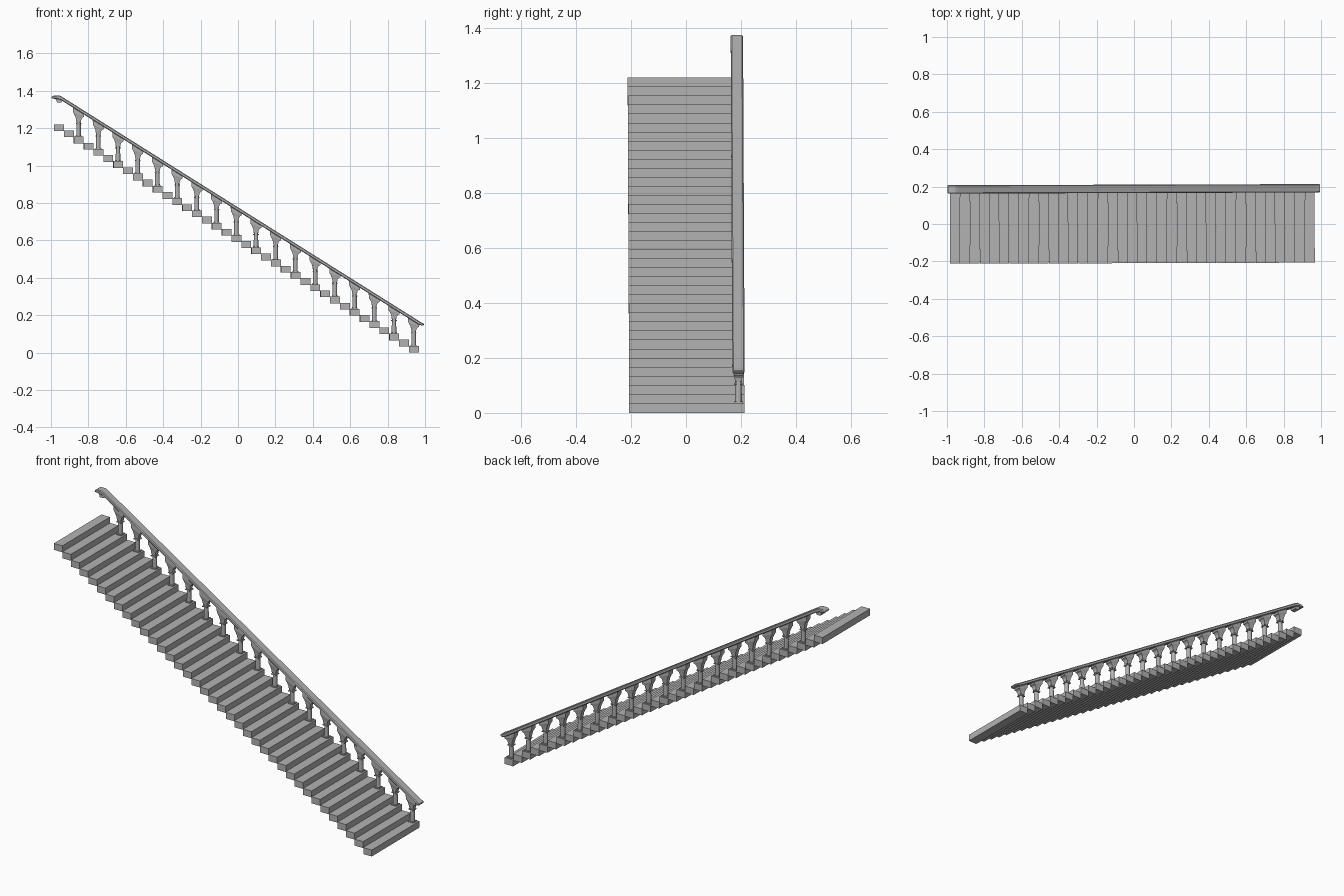
import bpy, bmesh, math
from mathutils import Matrix

cube = bpy.data.objects.get("Cube")
if cube:
    bpy.data.objects.remove(cube, do_unlink=True)

STEPS = 37
RUN, RISE = 0.0527, 0.0329
TREAD_H = 0.036
FIRST_X = 0.94
RAIL_Y = 0.188
SLOPE = -0.628
TWIST = Matrix.Rotation(0.003, 4, "Z")   # staircase sits very slightly askew

stone = bpy.data.materials.new("grey stone")
stone.use_nodes = True
GREY = (0.45, 0.45, 0.45, 1)
stone.diffuse_color = GREY
stone.node_tree.nodes["Principled BSDF"].inputs["Base Color"].default_value = GREY


def rail_top(x):
    return 0.777 + SLOPE * x


def rail_under(x):
    return rail_top(x) - 0.021


def finish(name, bm):
    bmesh.ops.recalc_face_normals(bm, faces=bm.faces)
    mesh = bpy.data.meshes.new(name)
    bm.to_mesh(mesh)
    bm.free()
    mesh.materials.append(stone)
    obj = bpy.data.objects.new(name, mesh)
    obj.matrix_world = TWIST
    bpy.context.collection.objects.link(obj)
    return obj


def add_box(bm, center, size):
    m = Matrix.Translation(center) @ Matrix.Diagonal((*size, 1))
    bmesh.ops.create_cube(bm, size=1, matrix=m)


def add_slab(bm, outline, y, width):
    """Extrude an x-z outline across y."""
    front = bm.faces.new([bm.verts.new((x, y - width / 2, z)) for x, z in outline])
    moved = bmesh.ops.extrude_face_region(bm, geom=[front], use_keep_orig=True)["geom"]
    verts = [v for v in moved if isinstance(v, bmesh.types.BMVert)]
    bmesh.ops.translate(bm, verts=verts, vec=(0, width, 0))


def add_loft(bm, sections, cx, cy):
    """Skin square sections given as (half x, half y, height function)."""
    rings = []
    for hx, hy, height in sections:
        corners = ((-hx, -hy), (hx, -hy), (hx, hy), (-hx, hy))
        rings.append([bm.verts.new((cx + a, cy + b, height(cx + a))) for a, b in corners])
    for low, high in zip(rings, rings[1:]):
        for i in range(4):
            j = (i + 1) % 4
            bm.faces.new((low[i], low[j], high[j], high[i]))
    bm.faces.new(rings[0])
    bm.faces.new(rings[-1])


# Treads: one solid block per step
bm = bmesh.new()
for i in range(STEPS):
    add_box(bm, (FIRST_X - i * RUN, 0, i * RISE + TREAD_H / 2), (0.052, 0.419, TREAD_H))
finish("steps", bm)

# Balusters: foot, round shaft, collar and flared head on every second step
for n, i in enumerate(range(0, STEPS - 1, 2)):
    bm = bmesh.new()
    x, z = FIRST_X - i * RUN, i * RISE + TREAD_H
    add_box(bm, (x, RAIL_Y, z + 0.002), (0.032, 0.032, 0.006))
    bmesh.ops.create_cone(bm, cap_ends=True, segments=12, radius1=0.0125, radius2=0.0115,
                          depth=0.085, matrix=Matrix.Translation((x, RAIL_Y, z + 0.0425)))
    add_box(bm, (x, RAIL_Y, z + 0.07), (0.03, 0.03, 0.005))

    def blend(t, base=z + 0.078):
        return lambda px: base * (1 - t) + (rail_under(px) + 0.004) * t

    add_loft(bm, ((0.012, 0.012, blend(0)), (0.015, 0.014, blend(0.3)),
                  (0.021, 0.016, blend(0.5)), (0.029, 0.018, blend(0.65)),
                  (0.03, 0.018, blend(1))), x, RAIL_Y)
    finish(f"baluster_{n + 1}", bm)

# Handrail: sloped bar with a level upper end and a short eased lower tip
bm = bmesh.new()
top = [(-0.998, 1.366), (-0.985, 1.374), (-0.955, 1.375), (-0.94, rail_top(-0.94)),
       (0.975, rail_top(0.975)), (0.994, 0.155)]
under = [(0.996, 0.146), (0.985, 0.144), (0.965, rail_under(0.965)),
         (-0.945, rail_under(-0.945)), (-0.965, 1.356), (-0.996, 1.358)]
add_slab(bm, top + under, RAIL_Y, 0.045)
rail = finish("handrail", bm)
bevel = rail.modifiers.new("eased edges", "BEVEL")
bevel.width = 0.004
bevel.segments = 1
bevel.limit_method = "ANGLE"
bevel.angle_limit = math.radians(60)

# Small bracket hanging under the upper rail end
bm = bmesh.new()
add_slab(bm, [(-0.978, 1.358), (-0.97, 1.347), (-0.967, 1.336), (-0.943, 1.336),
              (-0.938, 1.35), (-0.935, 1.357)], RAIL_Y, 0.034)
finish("rail_end_bracket", bm)
